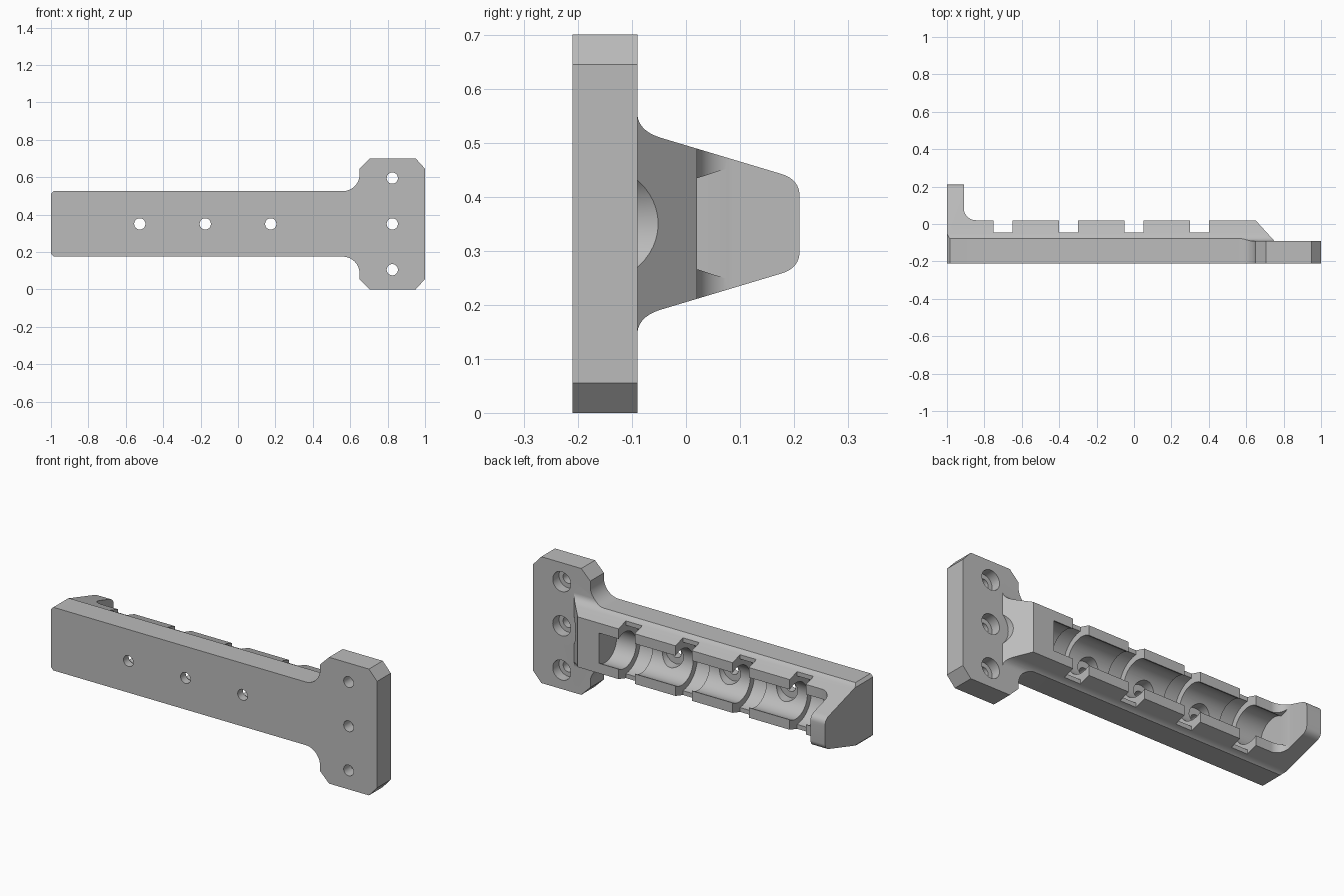
import bpy, bmesh
from math import sin, cos, pi, radians
from mathutils import Vector

cube = bpy.data.objects.get("Cube")
if cube:
    bpy.data.objects.remove(cube, do_unlink=True)

MID = 0.35  # height of the arm's centre line


def arc(cx, cy, r, start, end, n=12):
    angles = [radians(start + (end - start) * i / n) for i in range(n + 1)]
    return [(cx + r * cos(a), cy + r * sin(a)) for a in angles]


def blend(p, q, r, n=10):
    """Smooth corner from p to r with its tangents meeting at q."""
    p, q, r = Vector(p), Vector(q), Vector(r)
    ts = [i / n for i in range(n + 1)]
    return [tuple(p * (1 - t) ** 2 + q * 2 * t * (1 - t) + r * t * t) for t in ts]


def prism(name, points, axis, low, high):
    """Extrude a 2D profile along the named axis."""
    place = {"x": lambda a, b: (low, a, b),
             "y": lambda a, b: (a, low, b),
             "z": lambda a, b: (a, b, low)}[axis]
    step = Vector([(high - low) * (axis == k) for k in "xyz"])
    bm = bmesh.new()
    face = bm.faces.new([bm.verts.new(place(*p)) for p in points])
    ext = bmesh.ops.extrude_face_region(bm, geom=[face], use_keep_orig=True)
    moved = [v for v in ext["geom"] if isinstance(v, bmesh.types.BMVert)]
    bmesh.ops.translate(bm, verts=moved, vec=step)
    bmesh.ops.recalc_face_normals(bm, faces=bm.faces)
    mesh = bpy.data.meshes.new(name)
    bm.to_mesh(mesh)
    bm.free()
    obj = bpy.data.objects.new(name, mesh)
    bpy.context.collection.objects.link(obj)
    return obj


def disc(name, axis, u, v, r, low, high):
    return prism(name, arc(u, v, r, 0, 360, 48)[:-1], axis, low, high)


def combine(target, cutter, operation="DIFFERENCE"):
    mod = target.modifiers.new(cutter.name, "BOOLEAN")
    mod.object, mod.operation, mod.solver = cutter, operation, "EXACT"
    bpy.ops.object.select_all(action="DESELECT")
    target.select_set(True)
    bpy.context.view_layer.objects.active = target
    bpy.ops.object.modifier_apply(modifier=mod.name)
    bpy.data.objects.remove(cutter, do_unlink=True)


# Side profile: base, sloped shoulder, rail top and end lip
side = [(-1.1, -0.21), (1.1, -0.21), (1.1, -0.09), (0.75, -0.09), (0.65, 0.02)]
side += arc(-0.845, 0.085, 0.065, 270, 180) + [(-0.91, 0.21), (-1.1, 0.21)]
bracket = prism("rail_bracket", side, "z", -0.1, 0.8)

# T-shaped outline with filleted neck
half = [(-1, 0.16), (-0.985, 0.175)] + arc(0.56, 0.265, 0.09, -90, 0)
half += [(0.65, 0.295), (0.705, 0.35), (0.95, 0.35), (1, 0.295)]
outline = [(x, MID + h) for x, h in half] + [(x, MID - h) for x, h in reversed(half)]
combine(bracket, prism("outline", outline, "y", -0.4, 0.4), "INTERSECT")

# Cross-section: wide base flaring into a tapered ridge with rounded crest
half = [(-0.4, 0.5), (-0.09, 0.5)]
half += blend((-0.09, 0.205), (-0.09, 0.172), (-0.045, 0.1585))
half += blend((0.175, 0.0925), (0.208, 0.083), (0.21, 0.055))
section = [(y, MID + h) for y, h in half] + [(y, MID - h) for y, h in reversed(half)]
combine(bracket, prism("section", section, "x", -1.3, 1.3), "INTERSECT")

# Round channel with a flared mouth
mouth = [(0.25, 0.165), (0.085, 0.105), (0.017, 0.083)]
bore = [(y, MID + h) for y, h in mouth] + arc(-0.035, MID, 0.1, 60, 300, 36)
bore += [(y, MID - h) for y, h in reversed(mouth)]
combine(bracket, prism("channel", bore, "x", -0.909, 0.52))

# Cross slots, each with a deeper ring groove
for i in range(4):
    x = -0.70 + 0.35 * i
    slot = [(-0.045, 0), (0.1, 0), (0.1, 0.7), (-0.045, 0.7)]
    combine(bracket, prism("cross_slot", slot, "x", x - 0.05, x + 0.05))
    combine(bracket, disc("ring_groove", "x", -0.035, MID, 0.135, x - 0.05, x + 0.05))

# Counterbored screw holes along the arm and up the end plate
arm_holes = [(x, MID, 0.065, -0.165, 0) for x in (-0.525, -0.175, 0.175)]
plate_holes = [(0.825, z, 0.055, -0.145, 0.1) for z in (0.105, MID, 0.595)]
for x, z, r, seat, top in arm_holes + plate_holes:
    combine(bracket, disc("screw_head", "y", x, z, r, seat, top))
    combine(bracket, disc("screw_hole", "y", x, z, 0.03, -0.3, 0.1))

# Tool clearance scooped from the sloped shoulder
combine(bracket, disc("clearance", "y", 0.825, MID, 0.11, -0.0899, 0.3))

# Plain grey finish
grey = bpy.data.materials.new("plain_grey")
grey.use_nodes = True
colour = (0.5, 0.5, 0.5, 1)
grey.diffuse_color = colour
grey.node_tree.nodes["Principled BSDF"].inputs["Base Color"].default_value = colour
bracket.data.materials.clear()
bracket.data.materials.append(grey)
for face in bracket.data.polygons:
    face.material_index = 0

bpy.ops.object.select_all(action="DESELECT")
bracket.select_set(True)
bpy.context.view_layer.objects.active = bracket
bpy.ops.object.shade_smooth_by_angle(angle=radians(14))
